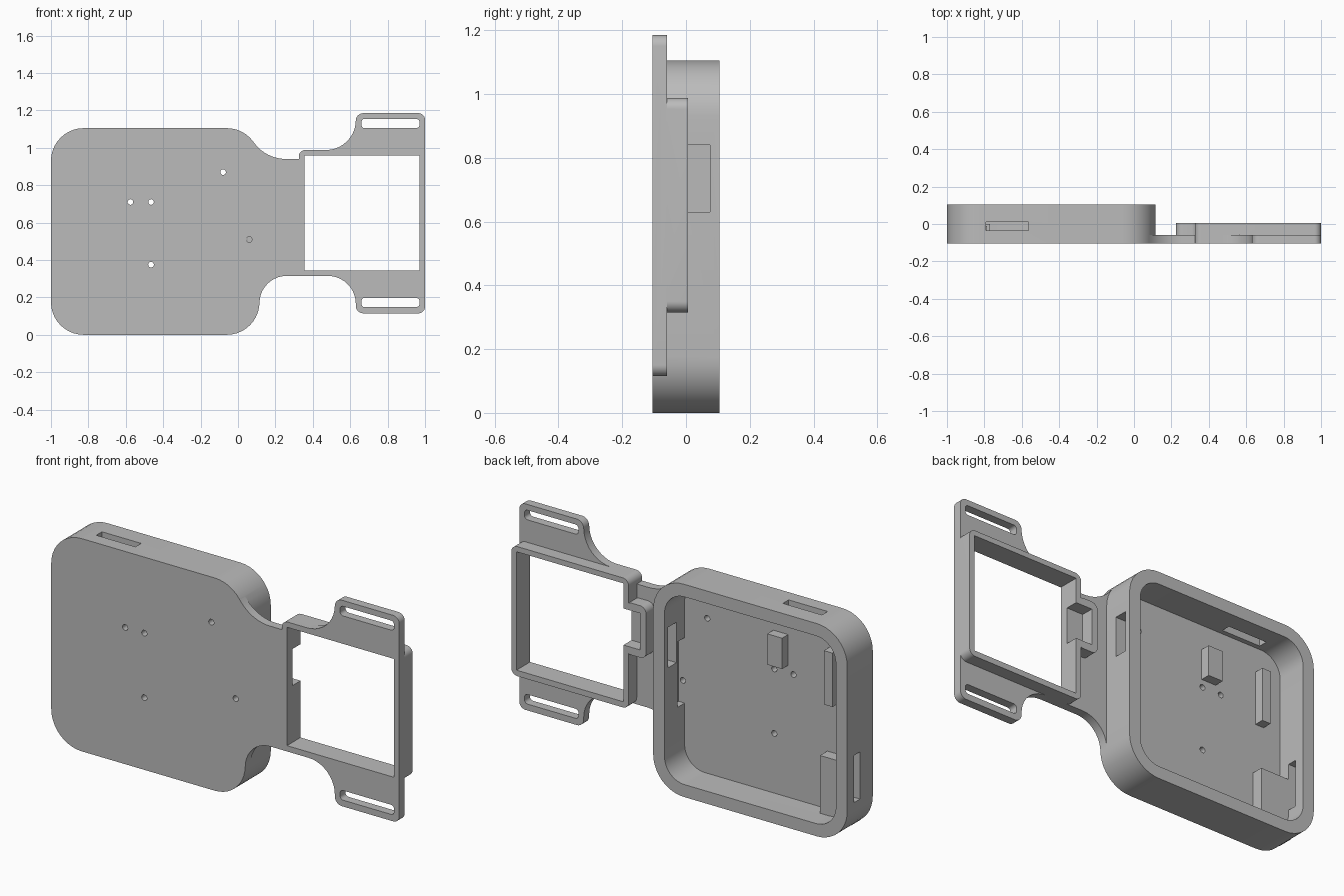
import bpy, bmesh
from math import cos, sin, radians

cube = bpy.data.objects.get("Cube")
if cube:
    bpy.data.objects.remove(cube, do_unlink=True)

FRONT, FLOOR, FRAME_BACK, BACK = -0.105, -0.06, 0.006, 0.105

grey = bpy.data.materials.new("plain grey")
grey.use_nodes = True
grey.diffuse_color = (0.5, 0.5, 0.5, 1)
grey.node_tree.nodes["Principled BSDF"].inputs["Base Color"].default_value = (0.5, 0.5, 0.5, 1)


def arc(cx, cz, r, start, end, steps=10):
    angles = [radians(start + (end - start) * i / steps) for i in range(steps + 1)]
    return [(cx + r * cos(a), cz + r * sin(a)) for a in angles]


def rounded(x0, x1, z0, z1, r=0.0):
    if r == 0:
        return [(x0, z0), (x1, z0), (x1, z1), (x0, z1)]
    return (arc(x0 + r, z0 + r, r, 180, 270) + arc(x1 - r, z0 + r, r, 270, 360)
            + arc(x1 - r, z1 - r, r, 0, 90) + arc(x0 + r, z1 - r, r, 90, 180))


def prism(name, outline, y0, y1):
    """Extrude an x-z outline from y0 to y1."""
    bm = bmesh.new()
    face = bm.faces.new([bm.verts.new((x, y0, z)) for x, z in outline])
    grown = bmesh.ops.extrude_face_region(bm, geom=[face])
    verts = [v for v in grown["geom"] if isinstance(v, bmesh.types.BMVert)]
    bmesh.ops.translate(bm, verts=verts, vec=(0, y1 - y0, 0))
    bmesh.ops.recalc_face_normals(bm, faces=bm.faces[:])
    mesh = bpy.data.meshes.new(name)
    bm.to_mesh(mesh)
    bm.free()
    mesh.materials.append(grey)
    ob = bpy.data.objects.new(name, mesh)
    bpy.context.collection.objects.link(ob)
    return ob


def combine(target, tool, operation):
    mod = target.modifiers.new(operation.lower(), "BOOLEAN")
    mod.operation, mod.solver, mod.object = operation, "EXACT", tool
    bpy.ops.object.select_all(action="DESELECT")
    bpy.context.view_layer.objects.active = target
    target.select_set(True)
    bpy.ops.object.modifier_apply(modifier=mod.name)
    bpy.data.objects.remove(tool, do_unlink=True)


# Main tray
body = prism("tray_and_strap_frame", rounded(-1, 0.115, 0, 1.105, 0.175), FRONT, BACK)

# Flat plate: neck, flared into the two strap ears
plate = (arc(0.26, 0.17, 0.145, 180, 90) + arc(0.48, 0.165, 0.15, 90, 0)
         + arc(0.67, 0.155, 0.04, 180, 270) + arc(0.965, 0.15, 0.035, 270, 360)
         + arc(0.965, 1.15, 0.035, 0, 90) + arc(0.67, 1.145, 0.04, 90, 180)
         + arc(0.47, 1.148, 0.16, 360, 270) + arc(0.36, 0.953, 0.035, 90, 180)
         + [(0.325, 0.94)] + arc(0.257, 1.152, 0.212, 270, 215)
         + [(-0.06, 0.93), (-0.06, 0.17)])
combine(body, prism("neck_plate", plate, FRONT, FLOOR), "UNION")

# Raised window frame and the cable pocket beside it
combine(body, prism("frame", rounded(0.325, 1, 0.315, 0.988, 0.035), -0.08, FRAME_BACK), "UNION")
combine(body, prism("pocket", rounded(0.225, 0.345, 0.6, 0.87, 0.035), -0.08, FRAME_BACK), "UNION")

# Openings: outline, y start, y end
cuts = [
    (rounded(-0.935, 0.05, 0.065, 1.04, 0.115), FLOOR, 0.2),      # tray cavity
    (rounded(0, 0.085, 0.395, 0.735), FLOOR, 0.0),                # wall recess
    (rounded(0.355, 0.97, 0.345, 0.96), -0.2, 0.2),               # window
    (rounded(0.26, 0.4, 0.64, 0.83), FLOOR, 0.2),                 # pocket
    (rounded(0.66, 0.97, 1.105, 1.155, 0.018), -0.2, 0.2),        # strap slots
    (rounded(0.66, 0.97, 0.148, 0.198, 0.018), -0.2, 0.2),
    (rounded(0.02, 0.15, 0.63, 0.84), 0.006, 0.075),              # side ports
    (rounded(-1.1, -0.9, 0.2, 0.445), 0.0, 0.05),
    (rounded(-0.79, -0.565, 1.0, 1.2), -0.035, 0.012),            # top port
]
for x, z in [(-0.575, 0.71), (-0.465, 0.71), (-0.08, 0.87), (0.06, 0.51), (-0.465, 0.375)]:
    cuts.append((arc(x, z, 0.015, 0, 345, 23), -0.2, -0.02))      # screw holes
for outline, y0, y1 in cuts:
    combine(body, prism("cutter", outline, y0, y1), "DIFFERENCE")

# Support blocks on the tray floor
blocks = [
    ("upper_support_block", rounded(-0.545, -0.46, 0.75, 0.91), -0.01),
    ("side_support_rib", rounded(-0.835, -0.785, 0.63, 0.91), -0.01),
    ("corner_support_block", rounded(-0.95, -0.77, 0.05, 0.365), 0.0),
]
for name, outline, top in blocks:
    combine(body, prism(name, outline, -0.08, top), "UNION")

bpy.ops.object.shade_smooth_by_angle(angle=radians(30))
